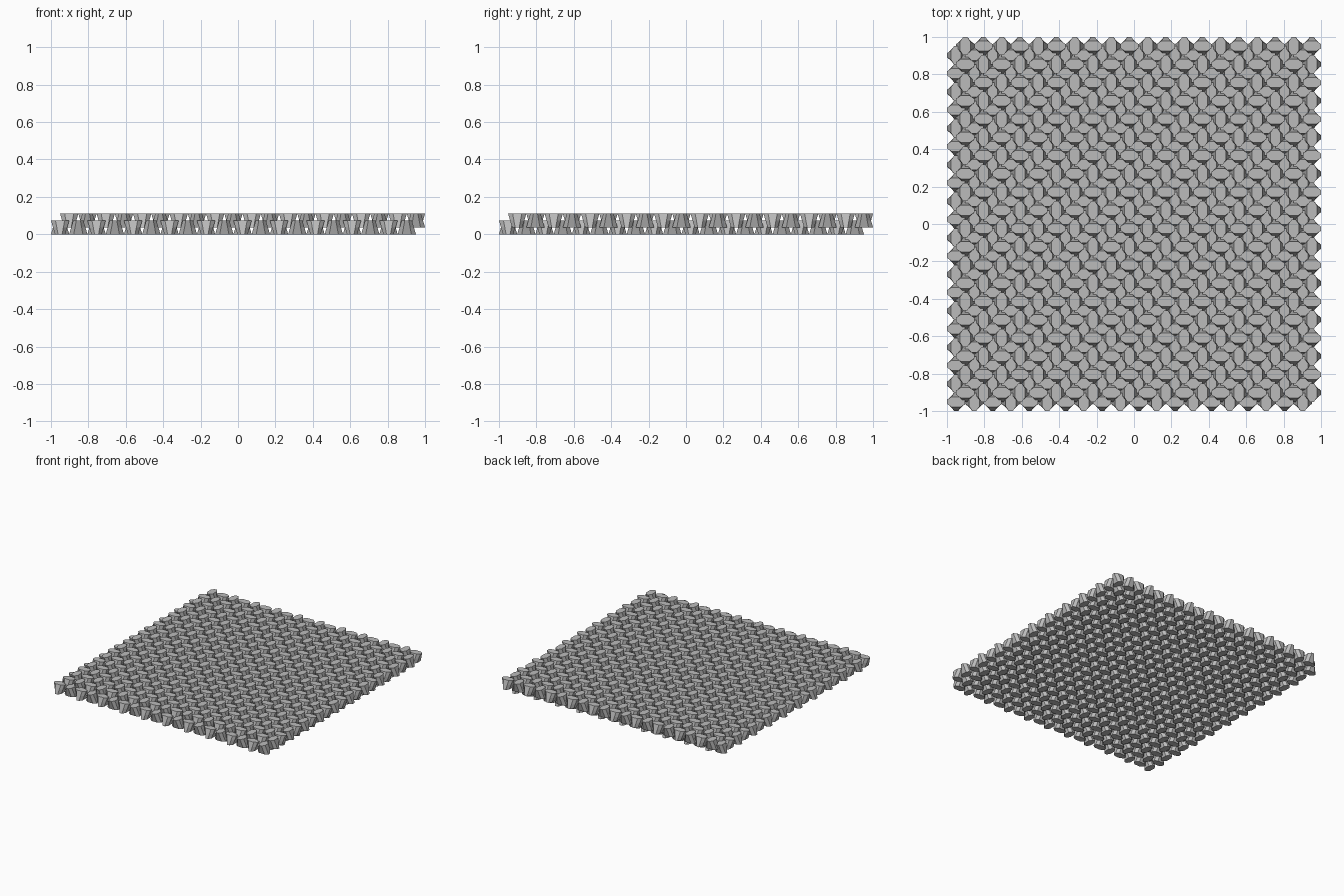
import bpy
import bmesh
from mathutils import Matrix, Vector
from math import pi

cube = bpy.data.objects.get("Cube")
if cube:
    bpy.data.objects.remove(cube, do_unlink=True)

COUNT = 20                    # blocks along each side of a layer
CELL = 2 / (COUNT + 0.5)      # spacing, layers are shifted by half a cell
HEIGHT = 0.0735
RISE = HEIGHT / 2             # height of the upper layer above the lower one

stone = bpy.data.materials.new("stone grey")
stone.use_nodes = True
grey = (0.5, 0.5, 0.5, 1)
stone.diffuse_color = grey
stone.node_tree.nodes["Principled BSDF"].inputs["Base Color"].default_value = grey


def long_outline():
    """Long eight-sided lens lying along x, counter-clockwise."""
    tip, tip_half = CELL / 2, CELL * 0.11
    shoulder, waist = CELL * 0.25, CELL * 0.28
    quarter = [(tip, tip_half), (shoulder, waist)]
    half = quarter + [(-x, y) for x, y in reversed(quarter)]
    return [Vector((x, y, 0)) for x, y in half + [(-x, -y) for x, y in half]]


def add_block(bm, place):
    """Interlocking block: lens on top, the same lens turned a quarter below."""
    top = long_outline()
    turn = Matrix.Rotation(pi / 2, 3, 'Z')
    turned = [turn @ p for p in top]
    bottom = turned[-2:] + turned[:-2]     # line up matching corners
    rings = []
    for level in (0, 0.5, 1):
        lift = Vector((0, 0, level * HEIGHT))
        rings.append([bm.verts.new(place @ (b.lerp(t, level) + lift))
                      for b, t in zip(bottom, top)])
    n = len(top)
    for low, high in zip(rings, rings[1:]):
        for k in range(n):
            m = (k + 1) % n
            bm.faces.new((low[k], low[m], high[m], high[k]))
    bm.faces.new(rings[-1])
    bm.faces.new(rings[0][::-1])


def add_layer(name, start, base):
    """Square sheet of blocks, every second one turned a quarter."""
    bm = bmesh.new()
    for i in range(COUNT):
        for j in range(COUNT):
            spot = Vector((start + i * CELL, start + j * CELL, base))
            angle = pi / 2 * ((i + j) % 2)
            add_block(bm, Matrix.Translation(spot) @ Matrix.Rotation(angle, 4, 'Z'))
    bmesh.ops.recalc_face_normals(bm, faces=bm.faces)
    mesh = bpy.data.meshes.new(name)
    bm.to_mesh(mesh)
    bm.free()
    mesh.materials.append(stone)
    layer = bpy.data.objects.new(name, mesh)
    bpy.context.collection.objects.link(layer)


# Two interlocking layers of blocks
add_layer("lower_block_layer", -1 + CELL / 2, 0)
add_layer("upper_block_layer", -1 + CELL, RISE)
